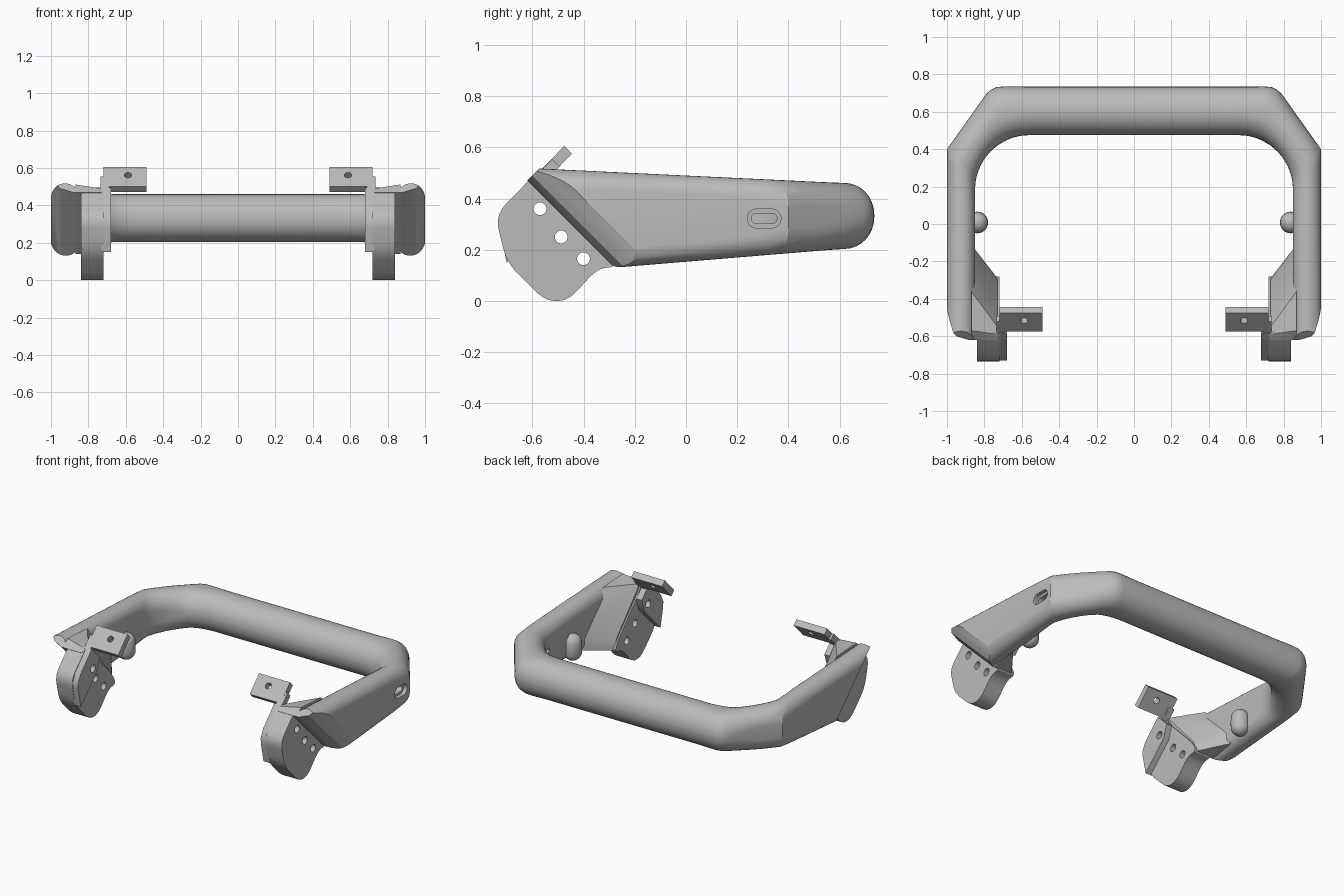
import bpy, bmesh, math
from mathutils import Matrix, Vector

cube = bpy.data.objects.get("Cube")
if cube:
    bpy.data.objects.remove(cube, do_unlink=True)

grey = bpy.data.materials.new("plain_grey")
grey.use_nodes = True
GREY = (0.5, 0.5, 0.5, 1)
grey.diffuse_color = GREY
grey.node_tree.nodes["Principled BSDF"].inputs["Base Color"].default_value = GREY


def add(name, bm):
    """Turn a bmesh into an object."""
    bmesh.ops.recalc_face_normals(bm, faces=bm.faces)
    me = bpy.data.meshes.new(name)
    bm.to_mesh(me)
    bm.free()
    me.materials.append(grey)
    ob = bpy.data.objects.new(name, me)
    bpy.context.collection.objects.link(ob)
    return ob


def rounded(points, r, n=5):
    """Round every corner of a polygon."""
    out = []
    for i, p in enumerate(points):
        p = Vector(p)
        a, b = Vector(points[i - 1]) - p, Vector(points[(i + 1) % len(points)]) - p
        a, b = (p + v * min(r / v.length, 0.45) for v in (a, b))
        for k in range(n + 1):
            t = k / n
            out.append(a * (1 - t) ** 2 + p * 2 * t * (1 - t) + b * t * t)
    return out


def stadium(y, z, r, half=0, n=24):
    """Circle, or slot stretched along y."""
    out = []
    for k in range(n):
        a = 2 * math.pi * (k + 0.5) / n
        out.append((y + r * math.cos(a) + math.copysign(half, math.cos(a)), z + r * math.sin(a)))
    return out


def extrude_x(name, profile, x0, x1):
    """Extrude a (y, z) profile along x."""
    bm = bmesh.new()
    rings = [[bm.verts.new((x, p[0], p[1])) for p in profile] for x in (x0, x1)]
    bm.faces.new(rings[0])
    bm.faces.new(rings[1])
    n = len(profile)
    for i in range(n):
        j = (i + 1) % n
        bm.faces.new((rings[0][i], rings[0][j], rings[1][j], rings[1][i]))
    return add(name, bm)


def cut(ob, cutters):
    """Subtract cutters and remove them."""
    for c in cutters:
        c.hide_render = True
        m = ob.modifiers.new("cut", "BOOLEAN")
        m.operation, m.solver, m.object = "DIFFERENCE", "EXACT", c
    bpy.context.view_layer.update()
    me = bpy.data.meshes.new_from_object(ob.evaluated_get(bpy.context.evaluated_depsgraph_get()))
    ob.modifiers.clear()
    ob.data = me
    for c in cutters:
        bpy.data.objects.remove(c, do_unlink=True)


def shade(ob):
    for p in ob.data.polygons:
        p.use_smooth = True
    ob.data.set_sharp_from_angle(angle=math.radians(28))


# Handle: rounded section swept along paired outer and inner plan points
def arc(deg):
    a = math.radians(deg)
    return 0.56 + 0.29 * math.cos(a), 0.185 + 0.29 * math.sin(a)


stations = [((1, -0.9), (0.85, -0.9)), ((1, 0.1), (0.85, 0.1)), ((1, 0.25), arc(0)), ((1, 0.33), arc(8))]
for deg in range(15, 66, 10):
    t = (deg - 15) / 50
    stations.append(((1 - 0.21 * t, 0.4 + 0.295 * t), arc(deg)))
stations += [((0.765, 0.718), arc(72)), ((0.735, 0.732), arc(78)), ((0.7, 0.735), arc(84)),
             ((0.56, 0.735), arc(90)), ((0, 0.735), (0, 0.475))]
stations += [((-o[0], o[1]), (-i[0], i[1])) for o, i in reversed(stations[:-1])]

bm = bmesh.new()
rings = []
for o, i in stations:
    o, i = Vector(o), Vector(i)
    mid, w = (o + i) / 2, (o - i).length / 2
    side = (o - i).normalized()
    top = 0.515 - 0.048 * (mid.y + 0.53)
    bottom = 0.13 + 0.083 * (mid.y + 0.28)
    h, zc = (top - bottom) / 2, (top + bottom) / 2
    r = min(w, h) * 0.97
    ring = []
    for q in range(4):
        sx, sz = ((1, 1), (-1, 1), (-1, -1), (1, -1))[q]
        for k in range(9):
            a = math.pi / 2 * (q + k / 8)
            p = mid + side * (sx * (w - r) + r * math.cos(a))
            ring.append(bm.verts.new((p.x, p.y, zc + sz * (h - r) + r * math.sin(a))))
    rings.append(ring)
for a, b in zip(rings, rings[1:]):
    for k in range(len(a)):
        j = (k + 1) % len(a)
        bm.faces.new((a[k], a[j], b[j], b[k]))
bm.faces.new(rings[0])
bm.faces.new(rings[-1])
# Slanted and chamfered arm ends
planes = [((0, 0, -0.15), (0, -1, -1)), ((0, 0, 1.09), (0, -1, 1))]
for s in (1, -1):
    planes += [((s, 0, 0), (s * 0.11, -0.05, -0.05)), ((s * 0.95, 0, -0.11), (s * 0.03, -0.05, -0.05))]
for co, no in planes:
    bmesh.ops.bisect_plane(bm, geom=bm.verts[:] + bm.edges[:] + bm.faces[:], dist=1e-5,
                           plane_co=co, plane_no=Vector(no).normalized(), clear_outer=True)
    bmesh.ops.holes_fill(bm, edges=[e for e in bm.edges if e.is_boundary], sides=0)
handle = add("handle", bm)
# Countersunk slot on the left arm only
cut(handle, [extrude_x("slot_cutter", stadium(0.305, 0.322, 0.02, 0.03), 0.7, 1.1),
             extrude_x("recess_cutter", stadium(0.305, 0.322, 0.037, 0.029), 0.975, 1.1)])
shade(handle)

parts = []


def holes():
    return [extrude_x("hole_cutter", stadium(y, z, 0.025), 0.6, 0.95)
            for y, z in ((-0.57, 0.36), (-0.487, 0.25), (-0.4, 0.165))]


# Mounting plate
plate = extrude_x("mounting_plate", rounded(
    [(-0.57, 0.515), (-0.745, 0.335), (-0.7, 0.15), (-0.55, 0), (-0.46, 0), (-0.345, 0.128),
     (-0.27, 0.132), (-0.3, 0.2), (-0.52, 0.43)], 0.06), 0.72, 0.84)
cut(plate, holes())
# Thicker pad on the inner face
pad = extrude_x("inner_pad", [(-0.585, 0.495), (-0.705, 0.37), (-0.73, 0.315), (-0.728, 0.28),
                              (-0.7, 0.15), (-0.53, 0.32), (-0.5, 0.41)], 0.68, 0.73)
cut(pad, holes())
parts += [plate, pad]

# Gusset between plate and arm
bm = bmesh.new()
for x, pts in ((0.87, [(-0.62, 0.47), (-0.57, 0.512), (-0.36, 0.5), (-0.11, 0.25), (-0.11, 0.17), (-0.29, 0.14)]),
               (0.73, [(-0.62, 0.47), (-0.59, 0.49), (-0.55, 0.49), (-0.3, 0.21), (-0.29, 0.14)])):
    for y, z in pts:
        bm.verts.new((x, y, z))
bmesh.ops.convex_hull(bm, input=bm.verts[:])
bmesh.ops.delete(bm, geom=[v for v in bm.verts if not v.link_faces], context="VERTS")
parts.append(add("gusset", bm))

# Tilted tab with a screw hole, and its neck
tab = extrude_x("tab", [(-0.575, 0.502), (-0.475, 0.605), (-0.445, 0.575), (-0.545, 0.472)], 0.49, 0.72)
bm = bmesh.new()
bmesh.ops.create_cone(bm, cap_ends=True, segments=20, radius1=0.02, radius2=0.02, depth=0.3,
                      matrix=Matrix.Translation((0.588, -0.515, 0.56)) @ Matrix.Rotation(math.pi / 4, 4, "X"))
cut(tab, [add("screw_hole_cutter", bm)])
neck = extrude_x("tab_neck", [(-0.63, 0.447), (-0.522, 0.555), (-0.492, 0.525), (-0.6, 0.417)], 0.69, 0.735)
parts += [tab, neck]

# Rounded stud on the inside of the arm
bm = bmesh.new()
bmesh.ops.create_uvsphere(bm, u_segments=24, v_segments=12, radius=0.058)
for v in bm.verts:
    if abs(v.co.z) > 1e-4:
        v.co.z += math.copysign(0.03, v.co.z)
bmesh.ops.translate(bm, verts=bm.verts, vec=(0.838, 0.008, 0.25))
parts.append(add("stud", bm))

# Mirror the parts to the right arm
for ob in parts:
    shade(ob)
    bm = bmesh.new()
    bm.from_mesh(ob.data)
    bmesh.ops.scale(bm, vec=(-1, 1, 1), verts=bm.verts)
    name = ob.name
    ob.name = "left_" + name
    shade(add("right_" + name, bm))
